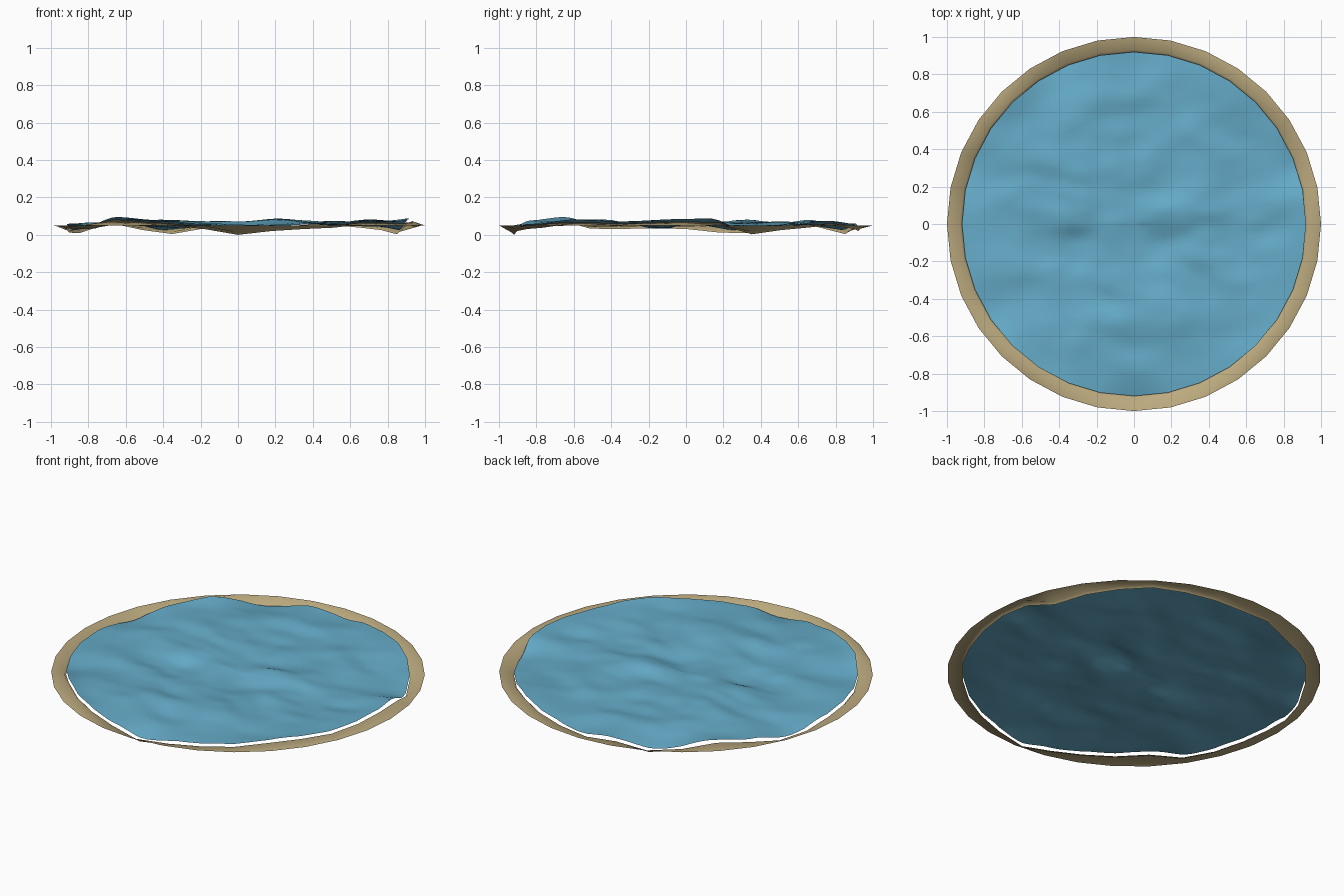
import bpy, bmesh, math
from mathutils import noise, Vector

if "Cube" in bpy.data.objects:
    bpy.data.objects.remove(bpy.data.objects["Cube"])

SEG = 32          # sides of the pond outline
SUB = 4           # water columns per side
RINGS = 26
LEVEL = 0.06
R_WATER = 0.92

# height of the shoreline (degrees, offset from LEVEL)
SHORE = [(0, .025), (8, .028), (20, -.035), (35, -.01), (55, .015), (75, .0),
         (86, -.02), (99, .0), (115, -.034), (134, .02), (148, .0), (162, -.036),
         (178, -.005), (195, .0), (210, -.01), (225, .035), (243, .018),
         (258, -.005), (272, -.038), (285, -.01), (300, .0), (320, .022),
         (338, .012), (360, .025)]

# larger swells: x, y, height, width
SWELLS = [(-.32, .08, .03, .13), (.14, .07, .03, .10), (.24, -.45, .022, .13),
          (-.4, -.55, .015, .15), (.05, -.1, -.025, .12), (-.3, -.12, -.02, .12),
          (-.35, .5, .015, .15), (.55, -.6, -.015, .12)]


def shore(a):
    d = math.degrees(a) % 360
    for (d0, h0), (d1, h1) in zip(SHORE, SHORE[1:]):
        if d <= d1:
            t = (d - d0) / (d1 - d0)
            return h0 + (h1 - h0) * t * t * (3 - 2 * t)
    return SHORE[-1][1]


def water_height(x, y, a, t):
    n = noise.noise(Vector((x * 3.2, y * 5.5, 1.7))) * .022
    n += noise.noise(Vector((x * 7, y * 11, 5.2))) * .009
    for sx, sy, h, w in SWELLS:
        n += h * math.exp(-((x - sx) ** 2 * .7 + (y - sy) ** 2 * 1.4) / w ** 2)
    k = t ** 7
    return LEVEL + .006 + n * (1 - k) + shore(a) * k


def polygon_radius(a):
    step = 2 * math.pi / SEG
    return math.cos(step / 2) / math.cos(a % step - step / 2)


def finish(name, bm, color):
    bmesh.ops.recalc_face_normals(bm, faces=bm.faces[:])
    if sum(f.normal.z for f in bm.faces) < 0:
        bmesh.ops.reverse_faces(bm, faces=bm.faces[:])
    for f in bm.faces:
        f.smooth = True
    me = bpy.data.meshes.new(name)
    bm.to_mesh(me)
    bm.free()
    ob = bpy.data.objects.new(name, me)
    bpy.context.collection.objects.link(ob)
    mat = bpy.data.materials.new(name + "_colour")
    mat.diffuse_color = color
    mat.use_nodes = True
    mat.node_tree.nodes["Principled BSDF"].inputs["Base Color"].default_value = mat.diffuse_color
    me.materials.append(mat)
    return ob


def bridge(bm, loops):
    for a, b in zip(loops, loops[1:]):
        for i in range(len(a)):
            j = (i + 1) % len(a)
            bm.faces.new((a[i], b[i], b[j], a[j]))


# rippled water disc
bm = bmesh.new()
n = SEG * SUB
loops = []
for r in range(1, RINGS + 1):
    t = r / RINGS
    loop = []
    for i in range(n):
        a = 2 * math.pi * i / n
        rad = R_WATER * t * polygon_radius(a)
        x, y = rad * math.cos(a), rad * math.sin(a)
        loop.append(bm.verts.new((x, y, water_height(x, y, a, t))))
    loops.append(loop)
centre = bm.verts.new((0, 0, water_height(0, 0, 0, 0)))
for i in range(n):
    bm.faces.new((centre, loops[0][i], loops[0][(i + 1) % n]))
bridge(bm, loops)
finish("water_surface", bm, (.13, .41, .58, 1))

# sandy bank: level outer edge, wavy inner crest and small inner lip
bm = bmesh.new()
loops = []
for rad, wave, dz in ((1.0, 0, -.004), (.932, 1, -.006), (.92, 1, -.018)):
    loop = []
    for i in range(SEG):
        a = 2 * math.pi * i / SEG
        z = max(0, LEVEL + wave * shore(a) + dz)
        loop.append(bm.verts.new((rad * math.cos(a), rad * math.sin(a), z)))
    loops.append(loop)
bridge(bm, loops)
finish("sand_bank", bm, (.50, .40, .21, 1))
low = min(v.co.z for o in bpy.data.objects for v in o.data.vertices)
for o in bpy.data.objects:
    for v in o.data.vertices:
        v.co.z -= low
